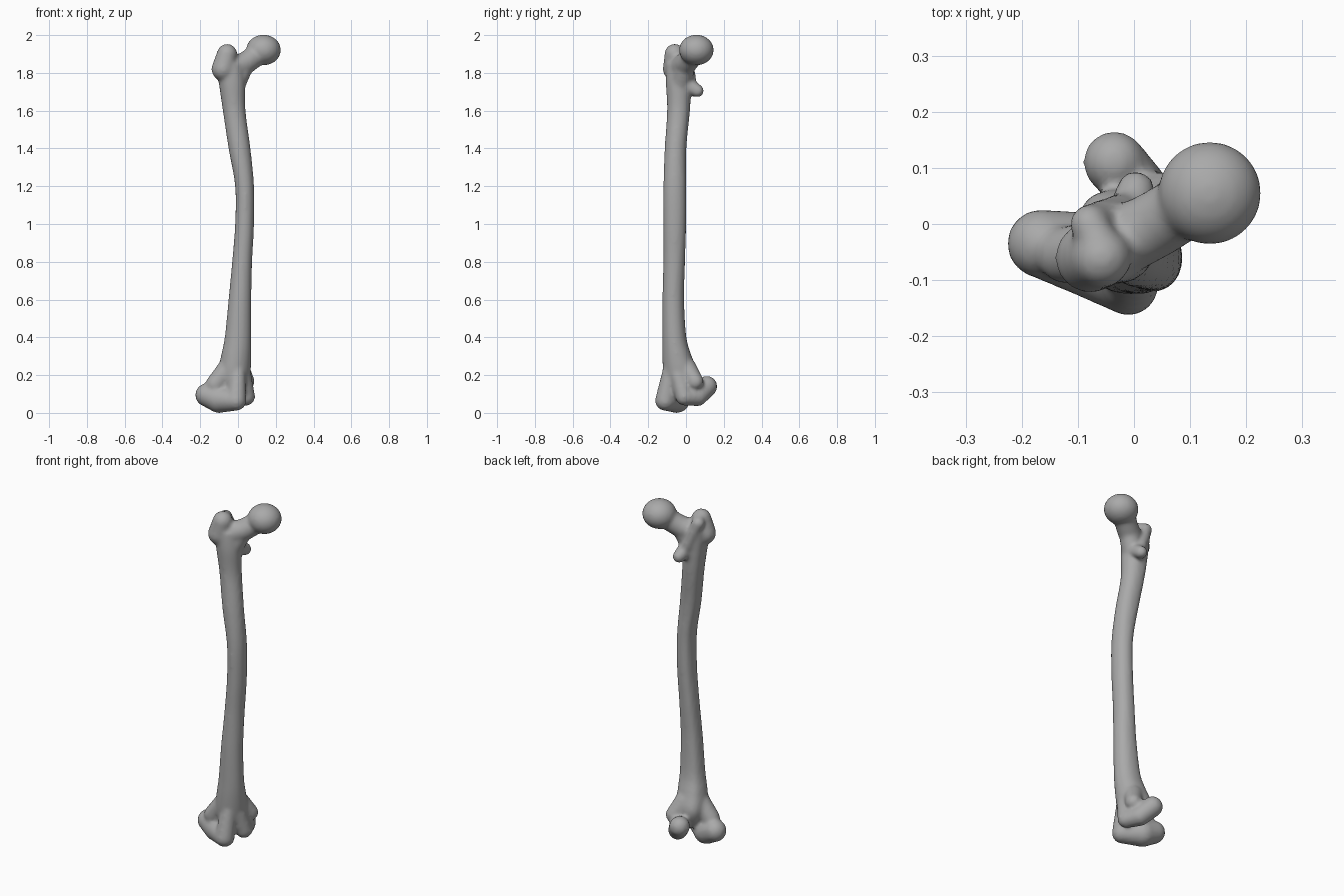
import bpy, bmesh, math
from mathutils import Matrix, Vector

cube = bpy.data.objects.get("Cube")
if cube:
    bpy.data.objects.remove(cube)

bm = bmesh.new()


def ball(center, r, squash=1.0, segments=20):
    m = Matrix.Translation(center) @ Matrix.Diagonal((r, r, r * squash, 1))
    bmesh.ops.create_uvsphere(bm, u_segments=segments, v_segments=segments // 2 + 2,
                              radius=1, matrix=m)


def limb(*knots):
    """Tapering rounded limb through (x, y, z, radius) knots."""
    for k in knots:
        ball(k[:3], k[3])
    for a, b in zip(knots, knots[1:]):
        start, end = Vector(a[:3]), Vector(b[:3])
        axis = end - start
        turn = axis.to_track_quat('Z', 'Y').to_matrix().to_4x4()
        bmesh.ops.create_cone(bm, cap_ends=True, segments=20, radius1=a[3], radius2=b[3],
                              depth=axis.length,
                              matrix=Matrix.Translation((start + end) / 2) @ turn)


def shaft(sections, sides=32, sub=5):
    """Smooth loft through (z, x, y, rx, ry) sections with a rear ridge."""
    rings = []
    n = len(sections)
    for i in range(n - 1):
        p = [Vector(sections[max(0, min(n - 1, i + k))]) for k in (-1, 0, 1, 2)]
        for s in range(sub + (i == n - 2)):
            t = s / sub
            c = p[1] + 0.5 * t * (p[2] - p[0] + t * (2 * p[0] - 5 * p[1] + 4 * p[2] - p[3]
                                  + t * (3 * (p[1] - p[2]) + p[3] - p[0])))
            ring = []
            for j in range(sides):
                a = math.tau * j / sides
                k = 1 + 0.12 * max(0, math.cos(a - math.radians(130))) ** 10
                ring.append(bm.verts.new((c[1] + c[3] * k * math.cos(a),
                                          c[2] + c[4] * k * math.sin(a), c[0])))
            rings.append(ring)
    for low, high in zip(rings, rings[1:]):
        for j in range(sides):
            q = (j + 1) % sides
            bm.faces.new((low[j], low[q], high[q], high[j]))
    bm.faces.new(rings[0][::-1])
    bm.faces.new(rings[-1])


# Long curved shaft
shaft([
    (0.10, -0.02, -0.04, 0.06, 0.06),
    (0.20, -0.02, -0.03, 0.085, 0.09),
    (0.30, -0.01, -0.048, 0.08, 0.077),
    (0.40, 0.0, -0.062, 0.07, 0.063),
    (0.60, 0.01, -0.068, 0.06, 0.057),
    (0.80, 0.022, -0.063, 0.053, 0.057),
    (1.00, 0.035, -0.06, 0.05, 0.06),
    (1.20, 0.035, -0.06, 0.05, 0.06),
    (1.40, 0.008, -0.056, 0.058, 0.057),
    (1.60, -0.02, -0.04, 0.06, 0.06),
    (1.75, -0.032, -0.04, 0.07, 0.067),
    (1.85, -0.045, -0.04, 0.07, 0.065),
])

# Ball head and neck
ball((0.135, 0.055, 1.921), 0.092, 0.88, 36)
limb((-0.04, -0.04, 1.82, 0.062), (0.04, 0.0, 1.852, 0.06), (0.12, 0.05, 1.91, 0.058))
limb((-0.02, -0.03, 1.74, 0.06), (0.02, -0.01, 1.82, 0.055))

# Large outer bump with its hooked crest
limb((-0.078, -0.06, 1.82, 0.063), (-0.058, -0.06, 1.9, 0.054))
limb((-0.06, -0.04, 1.91, 0.036), (-0.08, 0.0, 1.9, 0.035), (-0.02, 0.025, 1.75, 0.031))

# Small rear bump
limb((-0.01, 0.0, 1.74, 0.045), (0.003, 0.06, 1.705, 0.035))

# Outer knuckle
limb((-0.165, -0.035, 0.095, 0.062), (-0.1, -0.05, 0.072, 0.073),
     (-0.01, -0.11, 0.065, 0.054), (0.0, -0.085, 0.22, 0.04))
limb((-0.12, -0.055, 0.15, 0.052), (-0.05, -0.05, 0.24, 0.055))

# Inner knuckle
limb((-0.035, 0.11, 0.14, 0.056), (0.01, 0.06, 0.088, 0.053),
     (0.045, -0.01, 0.085, 0.046), (0.02, -0.04, 0.2, 0.05))
limb((0.045, 0.05, 0.165, 0.044), (0.005, 0.0, 0.24, 0.055))

mesh = bpy.data.meshes.new("thigh_bone")
bm.to_mesh(mesh)
bm.free()
bone = bpy.data.objects.new("thigh_bone", mesh)
bpy.context.scene.collection.objects.link(bone)

# Single grey material
grey = bpy.data.materials.new("bone_grey")
grey.use_nodes = True
colour = (0.4, 0.4, 0.4, 1)
grey.diffuse_color = colour
grey.node_tree.nodes["Principled BSDF"].inputs["Base Color"].default_value = colour
mesh.materials.append(grey)

# Fuse the parts into one smooth skin
remesh = bone.modifiers.new("fuse", 'REMESH')
remesh.mode = 'VOXEL'
remesh.voxel_size = 0.01
remesh.use_smooth_shade = True
soften = bone.modifiers.new("soften", 'SMOOTH')
soften.factor = 0.5
soften.iterations = 7
